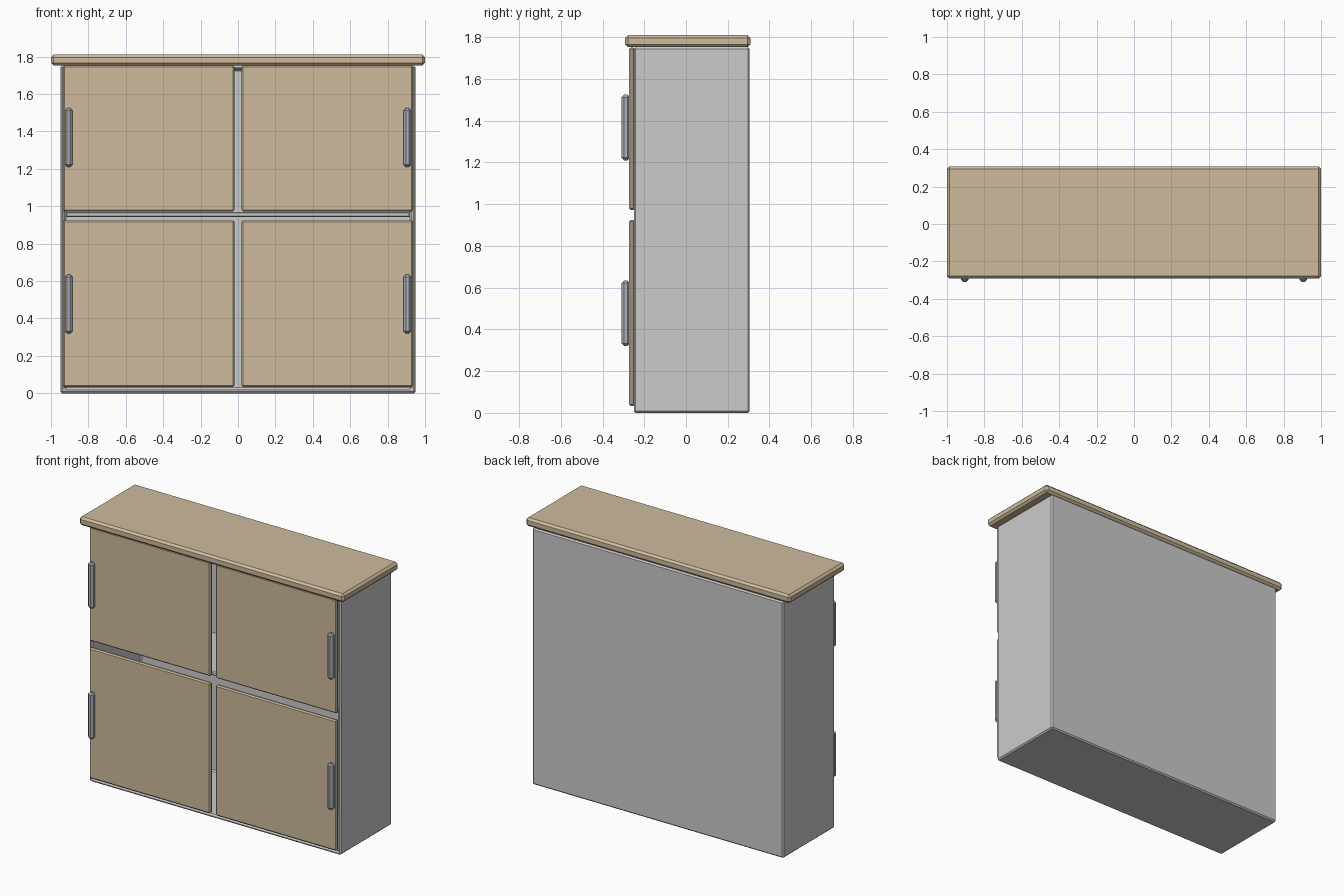
import bpy, bmesh
from mathutils import Vector

if "Cube" in bpy.data.objects:
    bpy.data.objects.remove(bpy.data.objects["Cube"])


def material(name, color):
    m = bpy.data.materials.new(name)
    m.diffuse_color = (*color, 1)
    m.use_nodes = True
    m.node_tree.nodes["Principled BSDF"].inputs["Base Color"].default_value = m.diffuse_color
    return m


wood = material("tan_wood", (0.62, 0.50, 0.34))
metal = material("handle_metal", (0.42, 0.45, 0.50))


def box(name, lo, hi, bevel, mat=None, wall=0):
    """Chamfered box from corner lo to corner hi; wall > 0 hollows it from the front."""
    lo, hi = Vector(lo), Vector(hi)
    mid, size = (lo + hi) / 2, hi - lo
    bm = bmesh.new()
    bmesh.ops.create_cube(bm, size=1)
    bmesh.ops.scale(bm, vec=size, verts=bm.verts)
    if wall:
        bm.normal_update()
        front = min(bm.faces, key=lambda f: f.calc_center_median().y)
        bmesh.ops.inset_region(bm, faces=[front], thickness=wall)
        bmesh.ops.translate(bm, vec=(0, 0, 0), verts=front.verts)
        inner = bmesh.ops.extrude_discrete_faces(bm, faces=[front])["faces"][0]
        bmesh.ops.translate(bm, vec=(0, size.y - wall, 0), verts=inner.verts)
        bmesh.ops.recalc_face_normals(bm, faces=bm.faces)
    me = bpy.data.meshes.new(name)
    bm.to_mesh(me)
    bm.free()
    ob = bpy.data.objects.new(name, me)
    bpy.context.collection.objects.link(ob)
    ob.location = mid
    if mat:
        me.materials.append(mat)
    if bevel:
        mod = ob.modifiers.new("chamfer", "BEVEL")
        mod.width = bevel
        mod.segments = 1
    return ob


# Open-fronted cabinet body with a recessed shelf
box("cabinet_body", (-0.95, -0.25, 0), (0.95, 0.305, 1.752), 0.009, wall=0.03)
box("shelf", (-0.92, -0.20, 0.942), (0.92, 0.277, 0.97), 0.006)

# Overhanging top board
box("top_board", (-1, -0.292, 1.752), (1, 0.308, 1.81), 0.014, wood)

# Four doors, each with an upright handle near its outer edge
rows = [("lower", 0.033, 0.925, 0.32), ("upper", 0.972, 1.752, 1.21)]
for row, z0, z1, hz in rows:
    for side, s in (("left", -1), ("right", 1)):
        xs = sorted((s * 0.02, s * 0.935))
        box(f"{row}_{side}_door", (xs[0], -0.272, z0), (xs[1], -0.245, z1), 0.008, wood)
        hx = s * 0.905
        box(f"{row}_{side}_handle", (hx - 0.021, -0.309, hz),
            (hx + 0.021, -0.268, hz + 0.315), 0.013, metal)
